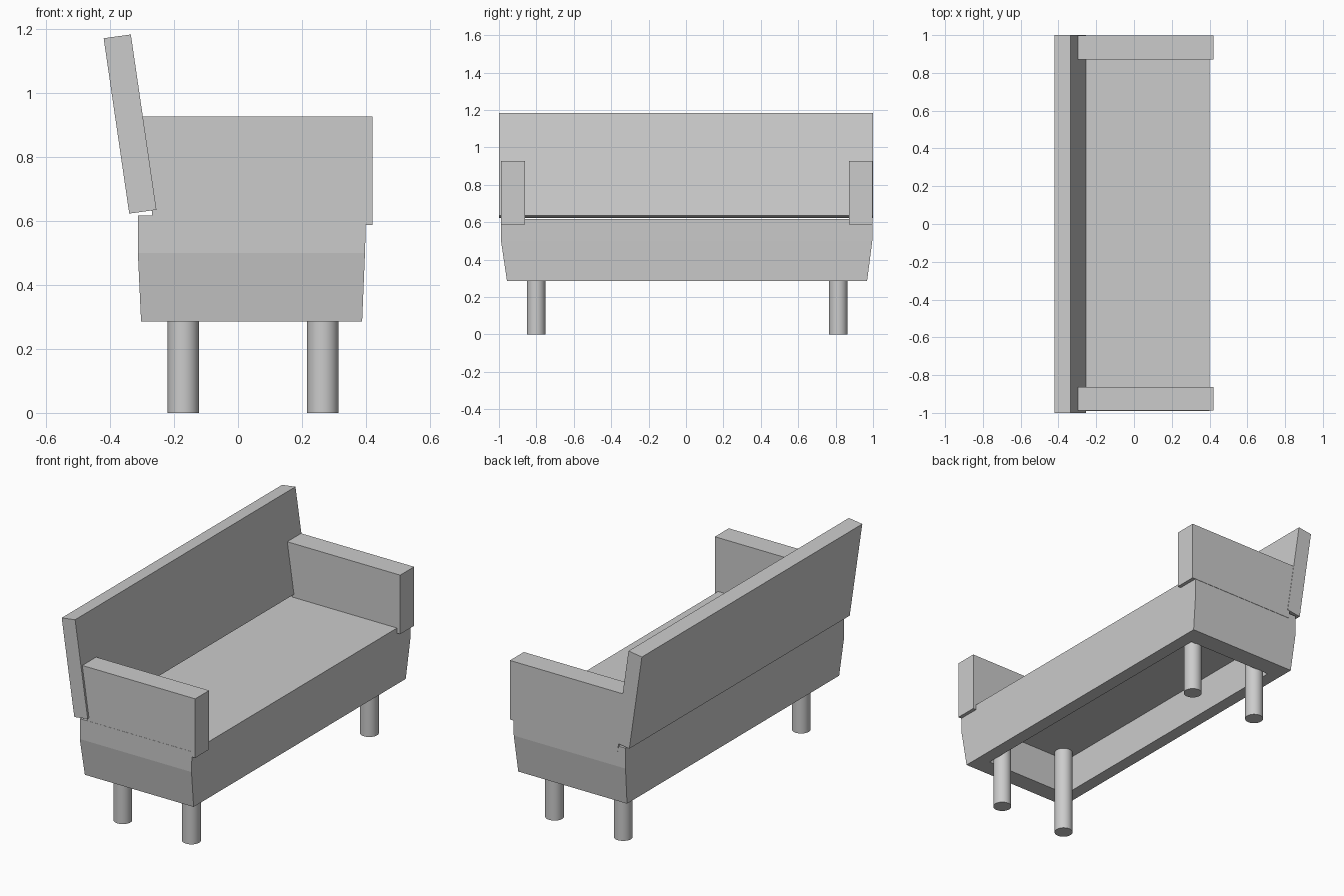
import bpy, bmesh, math

if "Cube" in bpy.data.objects:
    bpy.data.objects.remove(bpy.data.objects["Cube"])


def make_object(name, bm):
    bmesh.ops.recalc_face_normals(bm, faces=bm.faces)
    mesh = bpy.data.meshes.new(name)
    bm.to_mesh(mesh)
    bm.free()
    ob = bpy.data.objects.new(name, mesh)
    bpy.context.collection.objects.link(ob)
    return ob


def prism(name, profile, y0, y1):
    """Extrude an (x, z) outline along y."""
    bm = bmesh.new()
    face = bm.faces.new([bm.verts.new((x, y0, z)) for x, z in profile])
    ext = bmesh.ops.extrude_face_region(bm, geom=[face])
    verts = [v for v in ext["geom"] if isinstance(v, bmesh.types.BMVert)]
    bmesh.ops.translate(bm, verts=verts, vec=(0, y1 - y0, 0))
    return make_object(name, bm)


def loft(name, levels):
    """Stack rectangular rings (x0, x1, y0, y1, z), capped at both ends."""
    bm = bmesh.new()
    rings = [[bm.verts.new(c) for c in
              ((x0, y0, z), (x1, y0, z), (x1, y1, z), (x0, y1, z))]
             for x0, x1, y0, y1, z in levels]
    for a, b in zip(rings, rings[1:]):
        for i in range(4):
            j = (i + 1) % 4
            bm.faces.new((a[i], a[j], b[j], b[i]))
    bm.faces.new(rings[0])
    bm.faces.new(rings[-1])
    return make_object(name, bm)


# Seat body: tapered box, hollow underneath (inner ceiling up to seat top)
loft("seat_base", [
    (-0.235, 0.315, -0.855, 0.862, 0.50),
    (-0.230, 0.312, -0.852, 0.858, 0.285),
    (-0.303, 0.388, -0.957, 0.968, 0.285),
    (-0.313, 0.397, -0.989, 0.996, 0.50),
    (-0.313, 0.400, -0.989, 0.996, 0.617),
])

# Leaning backrest
prism("backrest", [(-0.34, 0.623), (-0.255, 0.635), (-0.335, 1.183), (-0.42, 1.171)],
      -1.0, 1.0)

# Armrests, with the rear edge sloped to follow the backrest
arm = [(-0.265, 0.587), (0.42, 0.587), (0.42, 0.926), (-0.30, 0.926)]
for side, y0, y1 in (("left", -0.988, -0.862), ("right", 0.872, 0.998)):
    prism(side + "_armrest", arm, y0, y1)

# Round legs reaching the ceiling of the hollow base
for row, x in (("front", 0.265), ("back", -0.171)):
    for side, y in (("left", -0.801), ("right", 0.814)):
        bpy.ops.mesh.primitive_cylinder_add(vertices=32, radius=0.049, depth=0.51,
                                            location=(x, y, 0.255))
        leg = bpy.context.object
        leg.name = row + "_" + side + "_leg"
        bpy.ops.object.shade_smooth_by_angle(angle=math.radians(30))
